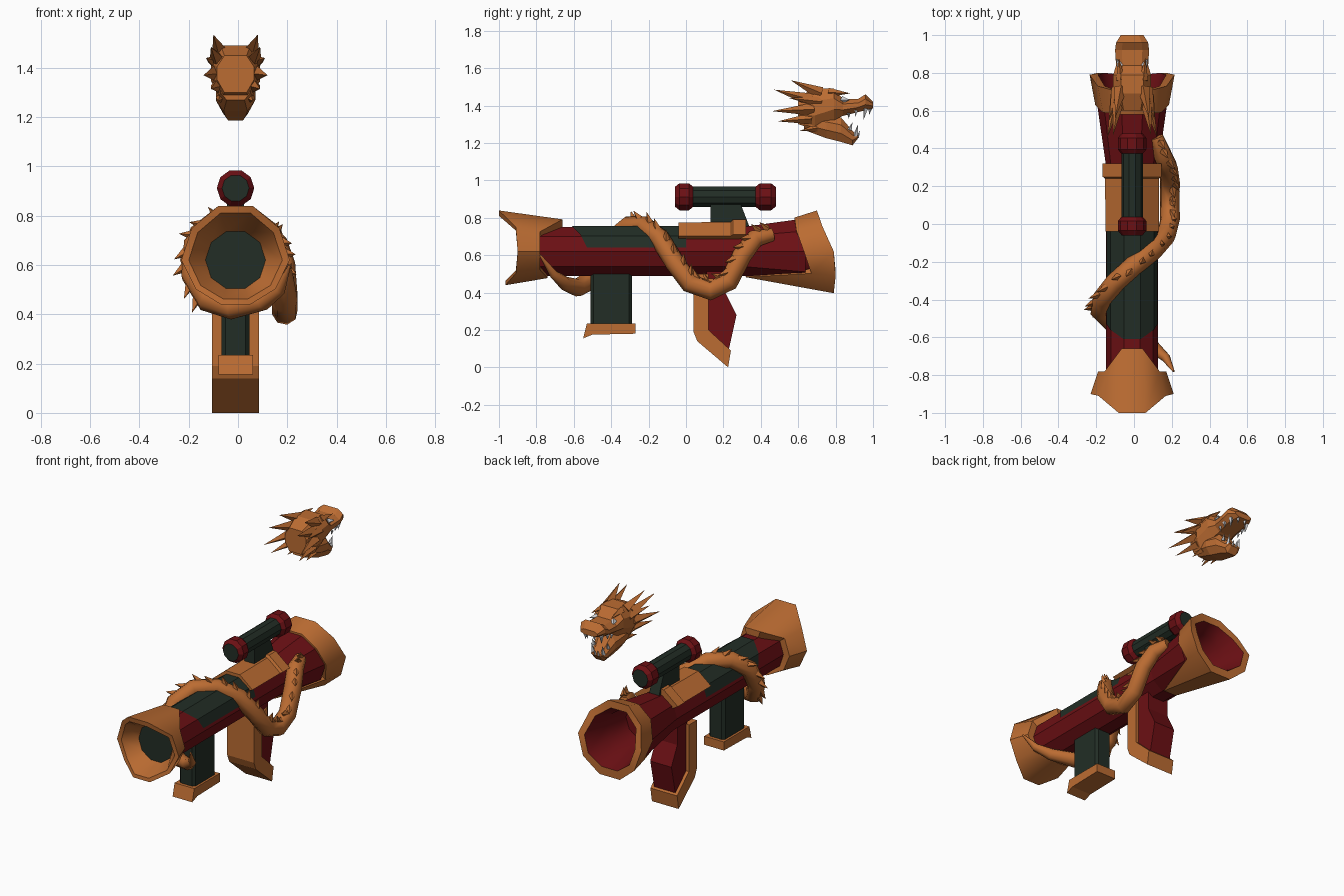
import bpy, bmesh
from math import sin, cos, radians
from mathutils import Vector, Matrix

cube = bpy.data.objects.get("Cube")
if cube:
    bpy.data.objects.remove(cube, do_unlink=True)


def material(name, rgb):
    m = bpy.data.materials.new(name)
    m.use_nodes = True
    m.diffuse_color = (*rgb, 1)
    m.node_tree.nodes["Principled BSDF"].inputs["Base Color"].default_value = (*rgb, 1)
    return m


gold = material("burnished gold", (0.5, 0.15, 0.032))
red = material("dark red", (0.15, 0.005, 0.007))
green = material("dark green", (0.016, 0.027, 0.019))
white = material("ivory", (0.62, 0.62, 0.64))
CX, CZ = -0.01, 0.62
STEP = 36
LEVEL = [2, 1, 0, 0, 1, 2, 3, 4, 4, 3]  # height row of each corner, top first


def finish(name, bm, mats, smooth=False):
    bmesh.ops.recalc_face_normals(bm, faces=bm.faces)
    me = bpy.data.meshes.new(name)
    bm.to_mesh(me)
    bm.free()
    for m in mats:
        me.materials.append(m)
    ob = bpy.data.objects.new(name, me)
    bpy.context.collection.objects.link(ob)
    if smooth:
        bpy.ops.object.select_all(action='DESELECT')
        ob.select_set(True)
        bpy.context.view_layer.objects.active = ob
        bpy.ops.object.shade_smooth_by_angle(angle=radians(40))
    return ob


def skin(name, rings, mats, bands=None, closed=True, caps=(None, None), smooth=False):
    """Join matching rings of points; bands and caps hold material indices."""
    bm = bmesh.new()
    rows = [[bm.verts.new(p) for p in r] for r in rings]
    n = len(rows[0])
    for b, (lo, hi) in enumerate(zip(rows, rows[1:])):
        for k in range(n if closed else n - 1):
            j = (k + 1) % n
            f = bm.faces.new((lo[k], lo[j], hi[j], hi[k]))
            f.material_index = bands[b] if bands else 0
    for row, cap in ((rows[0], caps[0]), (rows[-1], caps[1])):
        if cap is not None:
            bm.faces.new(row).material_index = cap
    return finish(name, bm, mats, smooth)


def ring(r, y, z=CZ):
    """Ten-sided ring; r and y may be lists with one value per height row."""
    pick = lambda v, k: v[LEVEL[k]] if isinstance(v, list) else v
    return [(CX + pick(r, k) * cos(radians(k * STEP)), pick(y, k),
             z + pick(r, k) * sin(radians(k * STEP))) for k in range(10)]


def prism(name, profile, half, mat):
    return skin(name, [[(CX + s * half, y, z) for y, z in profile] for s in (-1, 1)],
                [mat], caps=(0, 0))


def spikes(name, items, mat, sides=4):
    """Pointed cones from (base, tip, radius) items."""
    bm = bmesh.new()
    for base, tip, r in items:
        a, b = Vector(base), Vector(tip)
        turn = (b - a).to_track_quat('Z', 'Y').to_matrix().to_4x4()
        bmesh.ops.create_cone(bm, cap_ends=True, segments=sides, radius1=r, radius2=0,
                              depth=(b - a).length,
                              matrix=Matrix.Translation((a + b) / 2) @ turn)
    return finish(name, bm, [mat])


def mirrored(items):
    return [((CX + s * a[0], *a[1:]), (CX + s * b[0], *b[1:]), r)
            for a, b, r in items for s in (-1, 1)]


# Barrel and its widening tail
skin("barrel", [ring(0.137, -0.8), ring(0.137, 0.3), ring(0.186, 0.64)], [red])

# Front muzzle sleeve with a recessed dark disc
back = [-0.66, -0.78, -0.78, -0.78, -0.74]
front = [-1, -0.91, -0.9, -0.91, -0.965]
skin("muzzle", [ring(0.13, back), ring([0.18, 0.18, 0.18, 0.17, 0.15], back),
                ring([0.23, 0.22, 0.22, 0.2, 0.19], front),
                ring([0.2, 0.19, 0.19, 0.175, 0.165], front), ring(0.122, -0.82)],
     [gold, green], caps=(None, 1), smooth=True)

# Rear bell with its red bore
start = [0.58, 0.59, 0.63, 0.67, 0.32]
end = [0.7, 0.73, 0.79, 0.8, 0.79]
skin("rear_bell", [ring([0.16, 0.16, 0.16, 0.16, 0.125], start),
                   ring([0.19, 0.19, 0.195, 0.2, 0.145], start),
                   ring([0.23, 0.225, 0.225, 0.225, 0.235], end),
                   ring(0.18, end), ring(0.14, 0.62), ring(0.122, 0.45)],
     [gold, red], bands=[0, 0, 0, 1, 1], caps=(None, 1), smooth=True)


# Dark cover along the top of the barrel
def arc(r, y, angles):
    return [(CX + r * cos(radians(a)), y, CZ + r * sin(radians(a))) for a in angles]


cover = []
for a, r, y in ((9, 0.137, -0.53), (36, 0.142, -0.56), (72, 0.142, -0.61)):
    cover.append([arc(r, e, [a])[0] for e in (y, 0)])
cover += [[(2 * CX - x, y, z) for x, y, z in row] for row in reversed(cover)]
skin("top_cover", cover, [green], closed=False)

# Gold saddle under the sight
span = [30, 72, 108, 150]
skin("saddle", [arc(r, y, span) + arc(0.12, y, span[::-1])
                for r, y in ((0.163, -0.04), (0.165, 0.24), (0.18, 0.25), (0.18, 0.32))],
     [gold], caps=(0, 0))

# Sight
SZ = 0.912
skin("sight_tube", [ring(0.057, y, SZ) for y in (-0.02, 0.45)], [green])
for name, y0, y1 in (("sight_front_cap", -0.06, 0.04), ("sight_rear_cap", 0.37, 0.48)):
    skin(name, [ring(r, y, SZ) for r, y in ((0.055, y0), (0.076, y0 + 0.025),
                                            (0.076, y1 - 0.025), (0.055, y1))],
         [red, green], caps=(1, 1))
prism("sight_mount", [(0.13, 0.88), (0.13, 0.75), (0.34, 0.75), (0.29, 0.88)], 0.035, green)

# Front grip and foot
grip = prism("front_grip", [(-0.51, 0.52), (-0.51, 0.2), (-0.29, 0.2), (-0.29, 0.52)], 0.056, green)
bev = grip.modifiers.new("chamfer", 'BEVEL')
bev.width, bev.segments = 0.015, 1
prism("front_grip_foot", [(-0.53, 0.235), (-0.27, 0.235), (-0.27, 0.18), (-0.5, 0.175),
                          (-0.55, 0.155)], 0.07, gold)

# Rear grip: gold frame around a red handle
prism("rear_grip_frame", [(0.04, 0.5), (0.04, 0.19), (0.06, 0.14), (0.225, 0), (0.24, 0.09),
                          (0.12, 0.2), (0.12, 0.5)], 0.095, gold)
prism("rear_grip_handle", [(0.11, 0.52), (0.11, 0.2), (0.23, 0.1), (0.27, 0.28), (0.21, 0.4),
                           (0.21, 0.52)], 0.075, red)

# Serpent body coiled round the barrel: x, y, z, thickness
path = [(0.21, -0.78, 0.6, 0.1), (0.17, -0.71, 0.5, 0.45), (0.1, -0.65, 0.45, 0.7),
        (-0.02, -0.58, 0.425, 0.9), (-0.12, -0.52, 0.46, 1), (-0.18, -0.46, 0.56, 1),
        (-0.17, -0.4, 0.68, 1), (-0.1, -0.31, 0.755, 1), (0, -0.22, 0.755, 1),
        (0.1, -0.14, 0.69, 1), (0.17, -0.06, 0.56, 1), (0.19, 0.02, 0.45, 1),
        (0.19, 0.13, 0.41, 1), (0.19, 0.23, 0.46, 1), (0.18, 0.3, 0.6, 1),
        (0.15, 0.37, 0.69, 0.95), (0.12, 0.46, 0.71, 0.7)]
curve = bpy.data.curves.new("serpent_body", 'CURVE')
curve.dimensions = '3D'
curve.bevel_depth = 0.053
curve.bevel_resolution = 2
curve.use_fill_caps = True
line = curve.splines.new('POLY')
line.points.add(len(path) - 1)
for point, (x, y, z, r) in zip(line.points, path):
    point.co = (x, y, z, 1)
    point.radius = r
curve.materials.append(gold)
bpy.context.collection.objects.link(bpy.data.objects.new("serpent_body", curve))

# Row of fins along the serpent's back
fins = []
for a, b in zip(path[4:], path[5:]):
    a, b = Vector(a[:3]), Vector(b[:3])
    t = (b - a).normalized()
    for f in (0.25, 0.75):
        p = a.lerp(b, f)
        hint = Vector((p.x - CX, 0, p.z - CZ)) if p.y < -0.25 else Vector((0.3, 0, 1))
        n = (hint - t * hint.dot(t)).normalized()
        fins.append((p + n * 0.038, p + n * 0.085 - t * 0.04, 0.022))
spikes("serpent_fins", fins, gold)


# Dragon head facing the rear: y, half width, bottom, top
def head_part(name, sections):
    rings = []
    for y, w, lo, hi in sections:
        h = hi - lo
        half = [(0.6 * w, lo), (w, lo + 0.35 * h), (w, lo + 0.7 * h), (0.6 * w, hi)]
        rings.append([(CX + x, y, z) for x, z in half] +
                     [(CX - x, y, z) for x, z in reversed(half)])
    return skin(name, rings, [gold], caps=(0, 0))


head_part("dragon_skull", [(0.6, 0.075, 1.3, 1.45), (0.69, 0.1, 1.27, 1.49),
                           (0.79, 0.1, 1.32, 1.49), (0.84, 0.085, 1.345, 1.435),
                           (0.92, 0.09, 1.365, 1.435), (0.96, 0.085, 1.375, 1.46),
                           (1, 0.06, 1.385, 1.42)])
head_part("dragon_jaw", [(0.63, 0.06, 1.27, 1.35), (0.75, 0.08, 1.225, 1.35),
                         (0.83, 0.07, 1.205, 1.335), (0.89, 0.05, 1.187, 1.265),
                         (0.92, 0.04, 1.225, 1.24)])
spikes("dragon_horns", mirrored([
    ((0.06, 0.72, 1.465), (0.09, 0.56, 1.535), 0.035),
    ((0.07, 0.67, 1.43), (0.1, 0.47, 1.485), 0.035),
    ((0.08, 0.68, 1.38), (0.13, 0.46, 1.37), 0.035),
    ((0.07, 0.67, 1.33), (0.1, 0.49, 1.315), 0.03),
    ((0.08, 0.72, 1.42), (0.12, 0.55, 1.44), 0.03),
    ((0.06, 0.7, 1.28), (0.07, 0.61, 1.265), 0.02),
    ((0.06, 0.76, 1.47), (0.07, 0.88, 1.465), 0.025)]), gold)
spikes("dragon_eyes", mirrored([((0.06, 0.835, 1.43), (0.085, 0.875, 1.43), 0.02)]), white)
teeth = [((0.06, 0.96, 1.385), (0.055, 0.95, 1.325), 0.014),
         ((0.025, 0.985, 1.39), (0.025, 0.98, 1.35), 0.012),
         ((0.07, 0.91, 1.375), (0.065, 0.905, 1.34), 0.012),
         ((0.07, 0.87, 1.36), (0.065, 0.87, 1.33), 0.01),
         ((0.035, 0.905, 1.235), (0.04, 0.92, 1.3), 0.014),
         ((0.05, 0.875, 1.27), (0.055, 0.89, 1.31), 0.012),
         ((0.012, 0.915, 1.23), (0.012, 0.93, 1.265), 0.01)]
spikes("dragon_teeth", mirrored(teeth), white)
